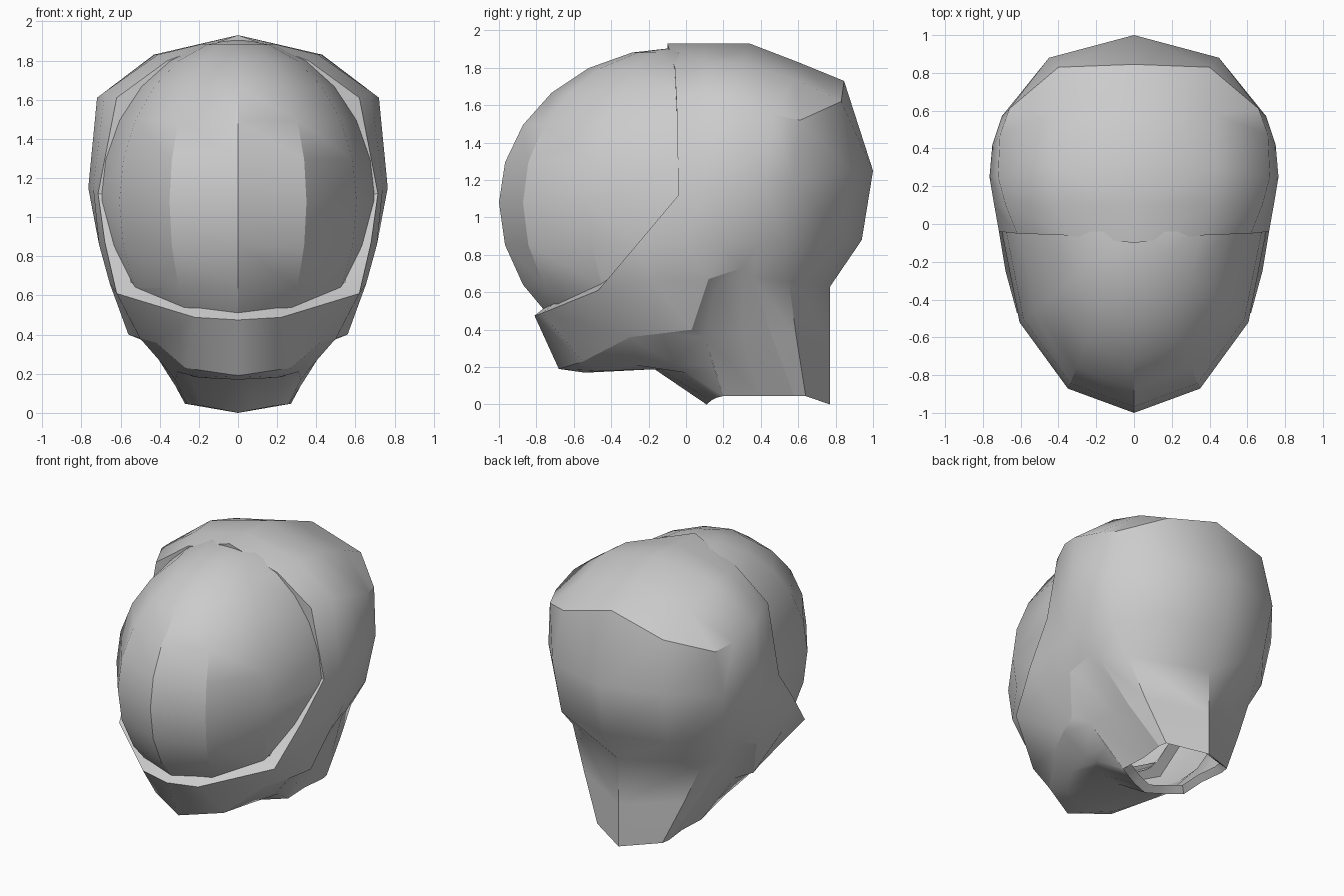
import bpy
import bmesh
import math
from mathutils import Vector

old_cube = bpy.data.objects.get("Cube")
if old_cube:
    bpy.data.objects.remove(old_cube, do_unlink=True)

grey = bpy.data.materials.new("plain_grey")
grey.use_nodes = True
grey_value = (0.6, 0.6, 0.6, 1)
grey.diffuse_color = grey_value
grey.node_tree.nodes["Principled BSDF"].inputs["Base Color"].default_value = grey_value


def finish(name, bm, angle):
    """Turn a bmesh into a named, smooth shaded object."""
    mesh = bpy.data.meshes.new(name)
    bm.to_mesh(mesh)
    bm.free()
    mesh.materials.append(grey)
    obj = bpy.data.objects.new(name, mesh)
    bpy.context.collection.objects.link(obj)
    bpy.ops.object.select_all(action="DESELECT")
    obj.select_set(True)
    bpy.context.view_layer.objects.active = obj
    bpy.ops.object.shade_smooth_by_angle(angle=math.radians(angle), keep_sharp_edges=True)
    return obj


def loft(bm, *rows):
    """Bridge neighbouring rows of points with quads."""
    for upper, lower in zip(rows, rows[1:]):
        for i in range(len(upper) - 1):
            corners = (upper[i], upper[i + 1], lower[i + 1], lower[i])
            bm.faces.new([bm.verts.new(p) for p in corners])


def mirrored(bm):
    """Weld the half model and reflect it across the centre plane."""
    bmesh.ops.remove_doubles(bm, verts=bm.verts[:], dist=0.001)
    geometry = bm.verts[:] + bm.edges[:] + bm.faces[:]
    bmesh.ops.mirror(bm, geom=geometry, axis="X", merge_dist=0.001)
    bmesh.ops.remove_doubles(bm, verts=bm.verts[:], dist=0.001)
    bmesh.ops.recalc_face_normals(bm, faces=bm.faces[:])


def sharpen(bm, *chains):
    """Mark the edges along each chain of points as hard, on both sides."""
    def key(p):
        return (round(abs(p[0]), 3), round(p[1], 3), round(p[2], 3))

    hard = {frozenset((key(a), key(b))) for chain in chains for a, b in zip(chain, chain[1:])}
    for edge in bm.edges:
        if frozenset(key(v.co) for v in edge.verts) in hard:
            edge.smooth = False


# Crown: centre ridge, shoulder and outer crease, each from front to back
ridge = [(0, -.1, 1.93), (0, .1, 1.93), (0, .34, 1.93), (0, .6, 1.83), (0, .845, 1.73)]
shoulder = [(.36, -.06, 1.8), (.41, .1, 1.83), (.43, .3, 1.83), (.43, .58, 1.74), (.4, .83, 1.62)]
crease = [(.62, -.05, 1.61), (.68, .1, 1.64), (.72, .25, 1.61), (.71, .47, 1.55), (.66, .61, 1.52)]

# Back shell: half rings from the face opening round to the back
crown_edge = crease + [shoulder[-1], ridge[-1]]
widest = [(.715, -.04, 1.12), (.74, .1, 1.15), (.765, .25, 1.15), (.75, .42, 1.18),
          (.7, .57, 1.2), (.45, .88, 1.25), (0, 1, 1.25)]
nape = [(.68, -.25, .87), (.71, 0, .86), (.71, .2, .86), (.69, .38, .86),
        (.64, .54, .86), (.42, .82, .88), (0, .94, .88)]
cheek = [(.62, -.47, .61), (.655, -.18, .66), (.65, .12, .67), (.63, .3, .73),
         (.59, .36, .68), (.52, .55, .66), (0, .77, .63)]

# Jaw: chin top, lower edge and underside, from the centre round to the side
chin_top = [(0, -.81, .475), (.22, -.77, .488)]
jaw_edge = [(0, -.68, .19), (.27, -.55, .23), (.42, -.3, .36), (.5, -.13, .38), (.56, .03, .4)]
underside = [(0, -.54, .17), (.2, -.45, .18), (.31, -.27, .21), (.36, -.07, .22), (.46, .1, .36)]
throat = [(0, -.17, .19), (.14, -.14, .19), (.25, -.08, .19), (.32, 0, .17), (.36, .15, .2)]

# Neck: recessed corner, middle ring and the two halves of the open base
recess = (.6, .16, .63)
neck_top = [recess] + cheek[3:]
neck_middle = [underside[-1], (.43, .3, .36), (.44, .46, .36), (.4, .59, .36), (0, .77, .31)]
base_front = [(0, .11, 0), (.1, .13, .02), (.18, .16, .035), (.22, .18, .04), (.26, .2, .045)]
base_back = [base_front[-1], (.25, .4, .045), (.27, .58, .045), (.26, .64, .045), (0, .77, 0)]

shell = bmesh.new()
loft(shell, ridge, shoulder, crease)
loft(shell, crown_edge, widest, nape, cheek)
loft(shell, chin_top + cheek[:3], jaw_edge, underside, throat, base_front)
loft(shell, neck_top, neck_middle, base_back)
for lip in ((cheek[2], jaw_edge[-1], underside[-1], recess), (cheek[2], recess, cheek[3])):
    shell.faces.new([shell.verts.new(p) for p in lip])
mirrored(shell)
sharpen(
    shell,
    crown_edge[3:],
    jaw_edge + [cheek[2], cheek[3]],
    [cheek[4], neck_middle[2], base_back[2]],
    [cheek[5], neck_middle[3], base_back[3]],
    [cheek[6], neck_middle[4], base_back[4]],
)
finish("helmet_shell", shell, 55)

# Rim band that turns in from the face opening behind the visor
centre = Vector((0, -.04, 1.08))
opening = [row[0] for row in (ridge, shoulder, crease, widest, nape, cheek)]
opening += reversed(chin_top)
inner = [centre + (Vector(p) - centre) * .88 for p in opening]
rim = bmesh.new()
loft(rim, opening, inner)
mirrored(rim)
finish("face_rim", rim, 30)

# Lip folded up inside the open neck
base = base_front + base_back[1:]
folded = [(x * .85, .42 + (y - .42) * .85, z + .04) for x, y, z in base]
neck_lip = bmesh.new()
loft(neck_lip, base, folded)
mirrored(neck_lip)
finish("neck_lip", neck_lip, 30)

# Visor: stretched sphere trimmed to the face opening
visor = bmesh.new()
bmesh.ops.create_uvsphere(visor, u_segments=12, v_segments=12, radius=1)
for v in visor.verts:
    height = .83 if v.co.z > 0 else .88
    v.co = centre + Vector((v.co.x * .7, v.co.y * .96, v.co.z * height))
cuts = [
    (centre, (0, 1, 0)),
    ((0, -.04, 1.11), (0, .5, -.43)),
    ((0, -.47, .61), (0, .11, -.3)),
]
for point, normal in cuts:
    geometry = visor.verts[:] + visor.edges[:] + visor.faces[:]
    bmesh.ops.bisect_plane(visor, geom=geometry, plane_co=point,
                           plane_no=normal, clear_outer=True)
finish("visor", visor, 30)
